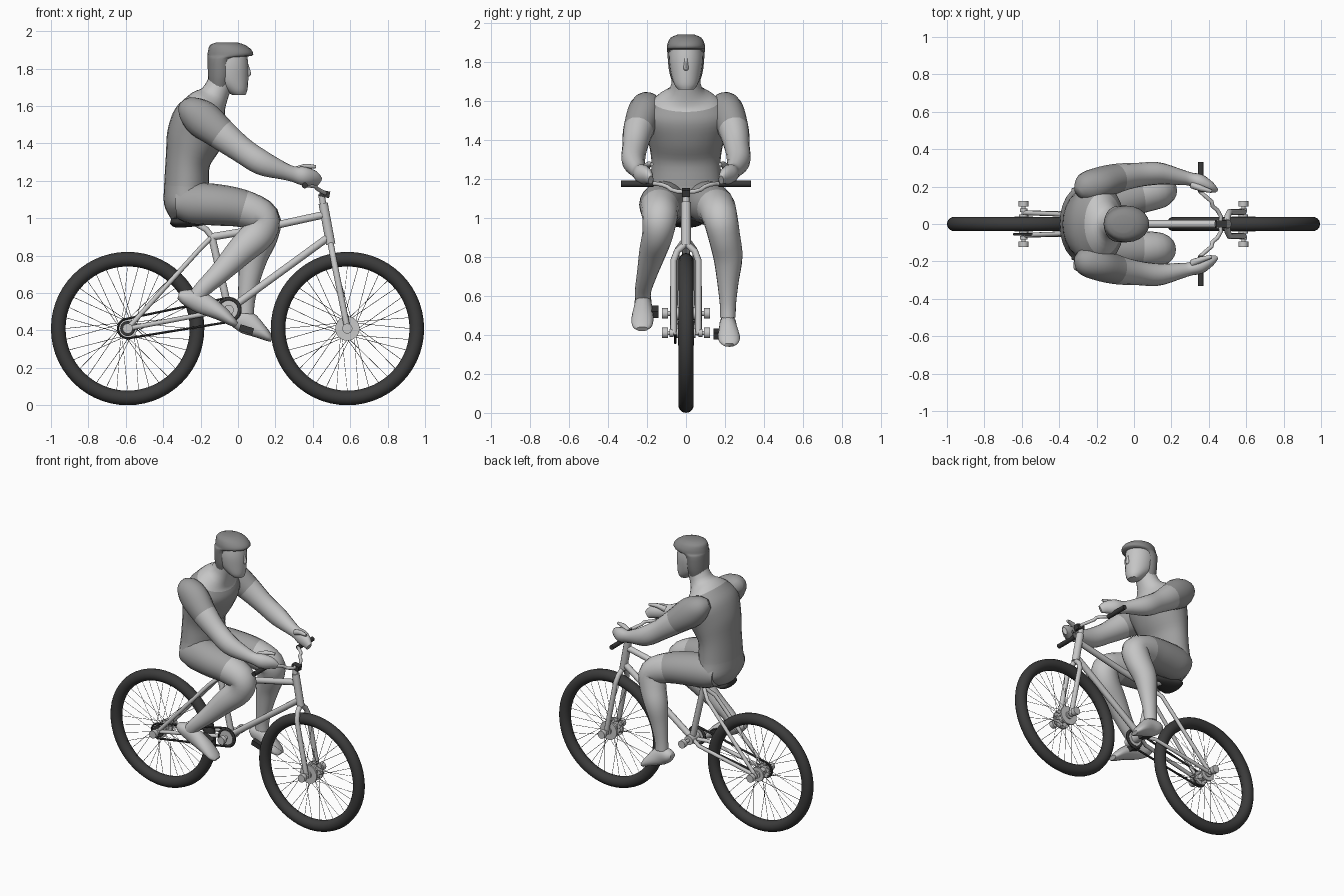
import bpy, math
from mathutils import Vector

if "Cube" in bpy.data.objects:
    bpy.data.objects.remove(bpy.data.objects["Cube"])


def material(name, r, g=None, b=None):
    m = bpy.data.materials.new(name)
    m.diffuse_color = (r, r if g is None else g, r if b is None else b, 1)
    m.use_nodes = True
    m.node_tree.nodes["Principled BSDF"].inputs["Base Color"].default_value = m.diffuse_color
    return m


SKIN = material("skin_grey", 0.56)
SHIRT = material("shirt_grey", 0.34)
SHORTS = material("shorts_grey", 0.36)
HAIR = material("hair_grey", 0.25)
RUBBER = material("tyre_black", 0.045)
DARK = material("dark_parts", 0.04)
METAL = material("pale_metal", 0.58)
SPOKE = material("spoke_grey", 0.2)


def finish(ob, angle=50):
    bpy.ops.object.select_all(action='DESELECT')
    ob.select_set(True)
    bpy.context.view_layer.objects.active = ob
    if ob.type == 'CURVE':
        bpy.ops.object.convert(target='MESH')
        ob = bpy.context.object
    bpy.ops.object.shade_smooth_by_angle(angle=math.radians(angle))
    return ob


def catmull(p, steps):
    """Smooth rows of numbers; yields (parameter, row)."""
    out = []
    for i in range(len(p) - 1):
        q = [p[max(i - 1, 0)], p[i], p[i + 1], p[min(i + 2, len(p) - 1)]]
        for s in range(steps):
            t = s / steps
            out.append((i + t, [0.5 * (2 * b + (c - a) * t + (2*a - 5*b + 4*c - d) * t*t
                                       + (3*b - a - 3*c + d) * t**3) for a, b, c, d in zip(*q)]))
    out.append((len(p) - 1, list(p[-1])))
    return out


def loft(name, rows, mats, rule=lambda t: 0, upright=False, sides=20, steps=4):
    """Rows are x, y, z, half width (across y), half depth."""
    rings = catmull(rows, steps)
    centres = [Vector(r[:3]) for _, r in rings]
    verts, faces, idx = [], [], []
    for k, (_, r) in enumerate(rings):
        tan = centres[min(k + 1, len(rings) - 1)] - centres[max(k - 1, 0)]
        tan = Vector((0, 0, 1)) if upright else tan.normalized()
        side = Vector((0, 1, 0))
        side = (side - tan * side.dot(tan)).normalized()
        up = tan.cross(side)
        for j in range(sides):
            a = 2 * math.pi * j / sides
            verts.append(centres[k] + side * r[3] * math.cos(a) + up * r[4] * math.sin(a))
    for k in range(len(rings) - 1):
        for j in range(sides):
            n = (j + 1) % sides
            faces.append((k*sides + j, k*sides + n, (k+1)*sides + n, (k+1)*sides + j))
            idx.append(rule(rings[k][0]))
    last = (len(rings) - 1) * sides
    faces += [tuple(reversed(range(sides))), tuple(range(last, last + sides))]
    idx += [rule(0), rule(rings[-1][0])]
    me = bpy.data.meshes.new(name)
    me.from_pydata(verts, [], faces)
    for m in mats:
        me.materials.append(m)
    for f, i in zip(me.polygons, idx):
        f.material_index = i
    ob = bpy.data.objects.new(name, me)
    bpy.context.collection.objects.link(ob)
    return finish(ob)


def pipes(name, paths, radius, mat, res=3, cyclic=False):
    cu = bpy.data.curves.new(name, 'CURVE')
    cu.dimensions = '3D'
    cu.bevel_depth, cu.bevel_resolution, cu.use_fill_caps = radius, res, True
    for path in paths:
        s = cu.splines.new('POLY')
        s.points.add(len(path) - 1)
        for p, c in zip(s.points, path):
            p.co = (*c, 1)
        s.use_cyclic_u = cyclic
    cu.materials.append(mat)
    ob = bpy.data.objects.new(name, cu)
    bpy.context.collection.objects.link(ob)
    return finish(ob)


def disc(name, x, y, z, r, width, mat, n=24):
    bpy.ops.mesh.primitive_cylinder_add(vertices=n, radius=r, depth=width, location=(x, y, z),
                                        rotation=(math.pi / 2, 0, 0))
    ob = bpy.context.object
    ob.name = name
    ob.data.materials.append(mat)
    return finish(ob)


def box(name, loc, size, mat, tilt=0):
    bpy.ops.mesh.primitive_cube_add(size=1, location=loc, rotation=(0, tilt, 0))
    ob = bpy.context.object
    ob.name, ob.scale = name, size
    ob.data.materials.append(mat)


def mirror(path):
    return [(x, -y, z, *rest) for x, y, z, *rest in path]


# Wheels: tyre, spokes, hub and axle pegs
RX, FX, WZ = -0.59, 0.585, 0.41
for label, wx, hub in (("rear", RX, 0.05), ("front", FX, 0.065)):
    bpy.ops.mesh.primitive_torus_add(location=(wx, 0, WZ), rotation=(math.pi / 2, 0, 0), major_segments=56,
                                     minor_segments=14, major_radius=0.371, minor_radius=0.039)
    tyre = bpy.context.object
    tyre.name = label + "_tyre"
    tyre.data.materials.append(RUBBER)
    finish(tyre)
    spokes = []
    for i in range(36):
        a = 2 * math.pi * i / 36
        b = a + (0.9 if i % 4 < 2 else -0.9)
        spokes.append([(wx + 0.04 * math.cos(b), 0.03 * (-1) ** i, WZ + 0.04 * math.sin(b)),
                       (wx + 0.336 * math.cos(a), 0, WZ + 0.336 * math.sin(a))])
    pipes(label + "_spokes", spokes, 0.0014, SPOKE, res=0)
    disc(label + "_hub", wx, 0, WZ, 0.025, 0.1, METAL)
    disc(label + "_axle", wx, 0, WZ, 0.011, 0.24, METAL, 12)
    for s in (-1, 1):
        disc(label + "_hub_flange", wx, s * 0.035, WZ, hub, 0.012, METAL)
        disc(label + "_peg", wx, s * 0.108, WZ, 0.027, 0.03, METAL, 16)
        disc(label + "_axle_nut", wx, s * 0.074, WZ, 0.02, 0.02, METAL, 16)

# Frame
BB, SEAT, HEAD = (-0.05, 0, 0.51), (-0.14, 0, 0.9), (0.465, 0, 1.02)
pipes("main_tubes", [[HEAD, (0.1, 0, 0.94), SEAT], [(0.485, 0, 0.9), BB], [BB, SEAT]], 0.021, METAL)
pipes("seat_post", [[SEAT, (-0.17, 0, 0.94), (-0.24, 0, 0.98)]], 0.017, METAL)
stays = [[SEAT, (-0.2, 0.045, 0.84), (RX, 0.06, WZ)], [BB, (-0.14, 0.05, 0.495), (RX, 0.06, WZ)]]
pipes("rear_stays", stays + [mirror(p) for p in stays], 0.013, METAL)
pipes("head_tube", [[(0.455, 0, 1.08), (0.496, 0, 0.86)]], 0.026, METAL)
pipes("steerer", [[(0.445, 0, 1.13), (0.496, 0, 0.86)]], 0.018, METAL)
leg = [(0.494, 0, 0.87), (0.502, 0.045, 0.83), (0.511, 0.064, 0.78), (FX, 0.064, WZ)]
pipes("fork", [leg, mirror(leg)], 0.017, METAL)

# Saddle
loft("saddle", [(-0.36, 0, 0.985, 0.06, 0.015), (-0.33, 0, 0.98, 0.09, 0.03), (-0.25, 0, 0.982, 0.07, 0.028),
                (-0.16, 0, 0.985, 0.03, 0.02), (-0.1, 0, 0.985, 0.02, 0.012)], [DARK])

# Handlebar with grips and clamp
bar = [(0.46, 0, 1.135), (0.465, 0.04, 1.135), (0.445, 0.075, 1.145), (0.42, 0.095, 1.16), (0.415, 0.12, 1.17),
       (0.38, 0.15, 1.175), (0.357, 0.17, 1.175), (0.357, 0.32, 1.175)]
pipes("handlebar", [bar, mirror(bar)], 0.011, METAL)
for s in (-1, 1):
    disc("grip", 0.357, s * 0.25, 1.175, 0.016, 0.165, DARK, 14)
box("stem_clamp", (0.463, 0, 1.13), (0.055, 0.04, 0.035), DARK, 0.2)

# Drive: chainring, sprocket, chain, crank axle and pedals
CY = -0.055
pipes("chainring", [[(BB[0] + 0.058 * math.cos(a * math.pi / 16), CY, BB[2] + 0.058 * math.sin(a * math.pi / 16))
                     for a in range(32)]], 0.009, DARK, 2, True)
disc("chainring_plate", BB[0], CY, BB[2], 0.05, 0.012, METAL)
disc("sprocket", RX, CY, WZ, 0.04, 0.01, DARK)
chain = [(BB[0] + 0.064 * math.cos(a), CY, BB[2] + 0.064 * math.sin(a))
         for a in [math.radians(-80 + 18 * i) for i in range(11)]]
chain += [(RX + 0.052 * math.cos(a), CY, WZ + 0.052 * math.sin(a))
          for a in [math.radians(100 + 18 * i) for i in range(11)]]
pipes("chain", [chain], 0.007, DARK, 1, True)
disc("bottom_bracket", BB[0], 0, BB[2], 0.032, 0.09, METAL)
disc("crank_axle", BB[0], 0, BB[2], 0.012, 0.22, METAL, 12)
for s in (-1, 1):
    disc("crank_cap", BB[0], s * 0.108, BB[2], 0.027, 0.03, METAL, 16)
box("right_pedal", (-0.13, -0.17, 0.52), (0.075, 0.06, 0.035), DARK, 0.45)
box("left_pedal", (0.045, 0.17, 0.405), (0.075, 0.06, 0.035), DARK, 0.3)

# Torso: shorts, shirt and neck
loft("torso", [(-0.28, 0, 1.0, 0.13, 0.08), (-0.28, 0, 1.07, 0.2, 0.115), (-0.275, 0, 1.17, 0.185, 0.12),
               (-0.268, 0, 1.3, 0.178, 0.12), (-0.235, 0, 1.42, 0.2, 0.15), (-0.195, 0, 1.53, 0.225, 0.152),
               (-0.165, 0, 1.6, 0.17, 0.115), (-0.125, 0, 1.66, 0.085, 0.075), (-0.08, 0, 1.76, 0.07, 0.065)],
     [SHORTS, SHIRT, SKIN], lambda t: 0 if t < 2 else 1 if t < 6 else 2, sides=24)

# Arms, hands and thumbs
arm = [(-0.3, 0.165, 1.6, 0.03, 0.03), (-0.26, 0.19, 1.58, 0.08, 0.075), (-0.19, 0.215, 1.53, 0.088, 0.1),
       (-0.09, 0.245, 1.45, 0.078, 0.085), (0.02, 0.262, 1.365, 0.065, 0.07), (0.13, 0.27, 1.295, 0.06, 0.066),
       (0.25, 0.25, 1.25, 0.042, 0.045), (0.3, 0.24, 1.235, 0.036, 0.042), (0.35, 0.225, 1.225, 0.042, 0.05),
       (0.4, 0.2, 1.215, 0.032, 0.042), (0.435, 0.18, 1.195, 0.014, 0.025)]
thumb = [(0.31, 0.21, 1.255, 0.02, 0.02), (0.36, 0.19, 1.275, 0.016, 0.016), (0.415, 0.175, 1.275, 0.009, 0.009)]
for label, f in (("left", list), ("right", mirror)):
    loft(label + "_arm", f(arm), [SHIRT, SKIN], lambda t: 0 if t < 3 else 1, sides=16)
    loft(label + "_thumb", f(thumb), [SKIN], sides=8, steps=2)

# Legs: shorts to above the knee, bare below
right_leg = [(-0.33, -0.1, 1.08, 0.09, 0.08), (-0.25, -0.105, 1.08, 0.11, 0.11), (-0.1, -0.125, 1.07, 0.115, 0.11),
             (0.03, -0.135, 1.05, 0.1, 0.1), (0.13, -0.135, 1.0, 0.09, 0.09), (0.11, -0.145, 0.92, 0.08, 0.09),
             (0.02, -0.17, 0.83, 0.07, 0.078), (-0.09, -0.2, 0.715, 0.052, 0.058), (-0.18, -0.22, 0.63, 0.042, 0.046),
             (-0.22, -0.22, 0.58, 0.04, 0.045)]
left_leg = [mirror([r])[0] for r in right_leg[:3]] + [
    (0.03, 0.155, 1.05, 0.1, 0.1), (0.135, 0.175, 1.0, 0.09, 0.09), (0.125, 0.195, 0.91, 0.082, 0.09),
    (0.085, 0.215, 0.8, 0.075, 0.078), (0.06, 0.215, 0.67, 0.055, 0.058), (0.045, 0.215, 0.56, 0.042, 0.046),
    (0.04, 0.215, 0.49, 0.04, 0.045)]
right_foot = [(-0.318, -0.22, 0.59, 0.025, 0.02), (-0.28, -0.22, 0.578, 0.042, 0.042),
              (-0.2, -0.22, 0.55, 0.045, 0.058), (-0.1, -0.222, 0.497, 0.056, 0.042),
              (-0.035, -0.225, 0.45, 0.052, 0.026), (-0.008, -0.225, 0.43, 0.03, 0.014)]
left_foot = [(-0.045, 0.215, 0.465, 0.025, 0.02), (-0.015, 0.215, 0.46, 0.042, 0.045),
             (0.05, 0.215, 0.44, 0.045, 0.062), (0.12, 0.22, 0.395, 0.056, 0.04),
             (0.16, 0.222, 0.365, 0.05, 0.024), (0.18, 0.222, 0.348, 0.03, 0.012)]
for label, l, f in (("right", right_leg, right_foot), ("left", left_leg, left_foot)):
    loft(label + "_leg", l, [SHORTS, SKIN], lambda t: 0 if t < 3 else 1)
    loft(label + "_foot", f, [SKIN], sides=16)

# Head and hair
loft("head", [(0.005, 0, 1.658, 0.04, 0.035), (-0.01, 0, 1.685, 0.06, 0.06), (-0.04, 0, 1.74, 0.078, 0.095),
              (-0.05, 0, 1.82, 0.088, 0.105), (-0.055, 0, 1.9, 0.08, 0.1)], [SKIN], upright=True)
loft("nose", [(0.045, 0, 1.83, 0.008, 0.008), (0.052, 0, 1.79, 0.011, 0.014), (0.053, 0, 1.765, 0.013, 0.016),
              (0.045, 0, 1.755, 0.008, 0.008)], [SKIN], upright=True, sides=8, steps=2)
loft("hair", [(-0.1, 0, 1.7, 0.072, 0.055), (-0.095, 0, 1.76, 0.088, 0.066), (-0.088, 0, 1.85, 0.096, 0.074),
              (-0.045, 0, 1.868, 0.098, 0.118), (-0.042, 0, 1.895, 0.095, 0.118), (-0.055, 0, 1.925, 0.078, 0.095),
              (-0.06, 0, 1.94, 0.045, 0.055)], [HAIR], upright=True, steps=3)
